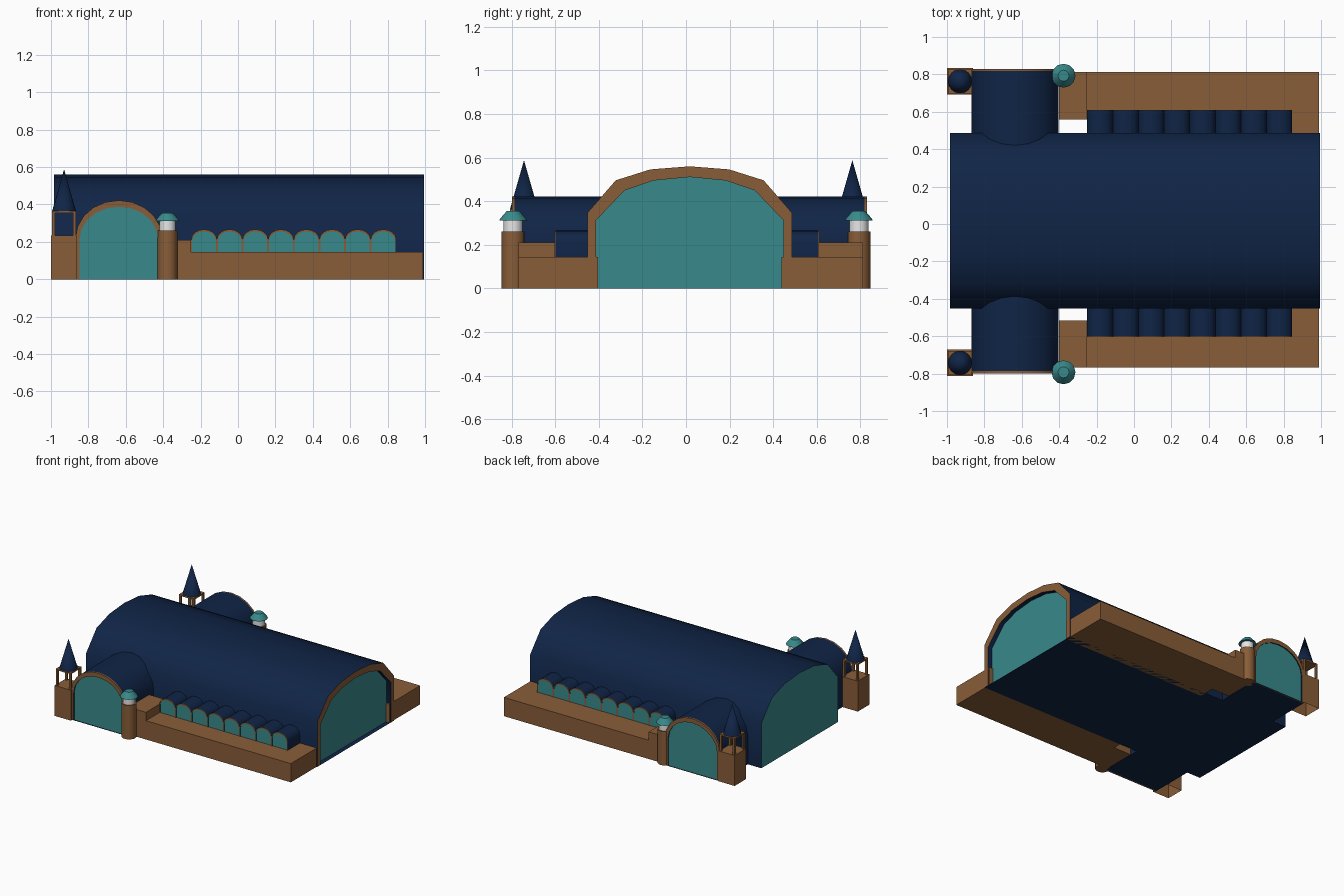
import bpy, bmesh, math
from mathutils import Matrix

cube = bpy.data.objects.get("Cube")
if cube:
    bpy.data.objects.remove(cube, do_unlink=True)


def material(name, rgb):
    m = bpy.data.materials.new(name)
    m.use_nodes = True
    m.diffuse_color = (*rgb, 1)
    bsdf = next(n for n in m.node_tree.nodes if n.type == 'BSDF_PRINCIPLED')
    bsdf.inputs["Base Color"].default_value = (*rgb, 1)
    return m


navy = material("navy roof", (0.005, 0.018, 0.062))
brown = material("brown stone", (0.25, 0.11, 0.04))
teal = material("teal glass", (0.04, 0.255, 0.26))
white = material("white drum", (0.8, 0.8, 0.8))


def finish(name, bm, mats, angle=50):
    bmesh.ops.recalc_face_normals(bm, faces=bm.faces)
    me = bpy.data.meshes.new(name)
    bm.to_mesh(me)
    bm.free()
    for m in mats:
        me.materials.append(m)
    ob = bpy.data.objects.new(name, me)
    bpy.context.collection.objects.link(ob)
    bpy.ops.object.select_all(action='DESELECT')
    ob.select_set(True)
    bpy.context.view_layer.objects.active = ob
    bpy.ops.object.shade_smooth_by_angle(angle=math.radians(angle))
    return ob


def box(name, x, y, z, mat, open_bottom=False):
    bm = bmesh.new()
    size = [b - a for a, b in (x, y, z)]
    mid = [(a + b) / 2 for a, b in (x, y, z)]
    bmesh.ops.create_cube(bm, size=1, matrix=Matrix.Translation(mid) @ Matrix.Diagonal((*size, 1)))
    if open_bottom:
        bm.faces.ensure_lookup_table()
        low = [f for f in bm.faces if f.calc_center_median().z < z[0] + 1e-4]
        bmesh.ops.delete(bm, geom=low, context='FACES')
    return finish(name, bm, [mat])


def lathe(name, x, y, profile, mat, sides=16):
    """Turned solid from (radius, height) pairs."""
    bm = bmesh.new()
    rings = []
    for r, z in profile:
        rings.append([bm.verts.new((x + r * math.cos(2 * math.pi * i / sides),
                                    y + r * math.sin(2 * math.pi * i / sides), z))
                      for i in range(sides)])
    for a, b in zip(rings, rings[1:]):
        for i in range(sides):
            j = (i + 1) % sides
            bm.faces.new((a[i], a[j], b[j], b[i]))
    bm.faces.new(rings[0])
    bm.faces.new(rings[-1])
    bmesh.ops.remove_doubles(bm, verts=bm.verts, dist=1e-5)
    return finish(name, bm, [mat], 40)


def arch(half, floor, spring, top, segs):
    """Arched outline: straight legs and an elliptical head."""
    pts = [(half, floor)]
    for i in range(segs + 1):
        a = math.pi * i / segs
        pts.append((half * math.cos(a), spring + (top - spring) * math.sin(a)))
    return pts + [(-half, floor)]


def vault(name, outer, inner, place, near, far, band, recess, end_mat=0):
    """Barrel vault with a framed, recessed pane at the near end."""
    bm = bmesh.new()
    step = 1 if far > near else -1

    def loop(pts, u):
        return [bm.verts.new(place(u, h, z)) for h, z in pts]

    def bridge(a, b, mat, closed=True):
        n = len(a)
        for i in range(n if closed else n - 1):
            j = (i + 1) % n
            bm.faces.new((a[i], a[j], b[j], b[i])).material_index = mat

    back = loop(outer, far)
    front = loop(outer, near)
    if band:
        mid = loop(outer, near + step * band)
        bridge(back, mid, 0)
        bridge(mid, front, 1)
    else:
        bridge(back, front, 0)
    rim = loop(inner, near)
    pane = loop(inner, near + step * recess)
    bridge(front, rim, 1, closed=False)
    bridge(rim, pane, 0)
    bm.faces.new(pane).material_index = 2
    bm.faces.new(back).material_index = end_mat
    return finish(name, bm, [navy, brown, teal])


# Main hall running along x
MID = 0.017


def hall_outline(half):
    return half + [(-h, z) for h, z in reversed(half) if h]


hall_outer = hall_outline([(0.469, 0), (0.469, 0.347), (0.339, 0.496), (0.18, 0.546), (0, 0.56)])
hall_inner = hall_outline([(0.43, 0), (0.43, 0.312), (0.298, 0.45), (0.165, 0.495), (0, 0.511)])
vault("main_hall", hall_outer, hall_inner, lambda u, h, z: (u, MID + h, z),
      0.995, -0.985, 0, 0.035, end_mat=2)

# Everything else repeats on the front and back sides
sides = {
    "front": dict(s=-1, wing=-0.768, block=-0.515, transept=-0.798, arcade=-0.603, tower=-0.743, turret=-0.793),
    "back": dict(s=1, wing=0.813, block=0.56, transept=0.83, arcade=0.61, tower=0.763, turret=0.793),
}

for side, p in sides.items():
    s = p["s"]
    inside = MID + s * 0.42

    # Low wing and raised block
    box(side + "_wing", (-0.25, 0.99), sorted((p["wing"], inside)), (0, 0.145), brown)
    box(side + "_block", (-0.4, -0.25), sorted((p["wing"], p["block"])), (0, 0.21), brown)

    # Transept with arched facade
    vault(side + "_transept", arch(0.232, 0, 0.22, 0.422, 10), arch(0.21, 0, 0.215, 0.388, 10),
          lambda u, h, z: (-0.637 + h, u, z), p["transept"], MID, 0.012, 0.008)

    # Row of small arched windows
    pitch = 0.137
    for i in range(8):
        cx = -0.25 + pitch * (i + 0.5)
        vault(f"{side}_arcade_bay_{i + 1}", arch(pitch / 2, 0.14, 0.212, 0.267, 8),
              arch(pitch / 2 - 0.005, 0.14, 0.207, 0.256, 8),
              lambda u, h, z: (cx + h, u, z), p["arcade"], inside, 0.004, 0.004)

    # Square tower with open belfry and spire
    tx, ty = -0.93, p["tower"]
    box(side + "_tower_base", (tx - 0.07, tx + 0.07), (ty - 0.071, ty + 0.071), (0, 0.235), brown, True)
    for i, (dx, dy) in enumerate([(-1, -1), (1, -1), (1, 1), (-1, 1)]):
        px, py = tx + dx * 0.056, ty + dy * 0.056
        box(f"{side}_belfry_post_{i + 1}", (px - 0.008, px + 0.008), (py - 0.008, py + 0.008),
            (0.23, 0.358), brown)
    box(side + "_belfry_plate", (tx - 0.064, tx + 0.064), (ty - 0.064, ty + 0.064), (0.354, 0.364), brown)
    lathe(side + "_spire", tx, ty, [(0.064, 0.364), (0, 0.588)], navy)

    # Round turret
    cx, cy = -0.377, p["turret"]
    lathe(side + "_turret", cx, cy, [(0.053, 0), (0.053, 0.262)], brown)
    lathe(side + "_turret_drum", cx, cy, [(0.044, 0.26), (0.044, 0.318)], white)
    lathe(side + "_turret_cap", cx, cy, [(0.064, 0.312), (0.058, 0.322), (0.03, 0.354)], teal, 12)
